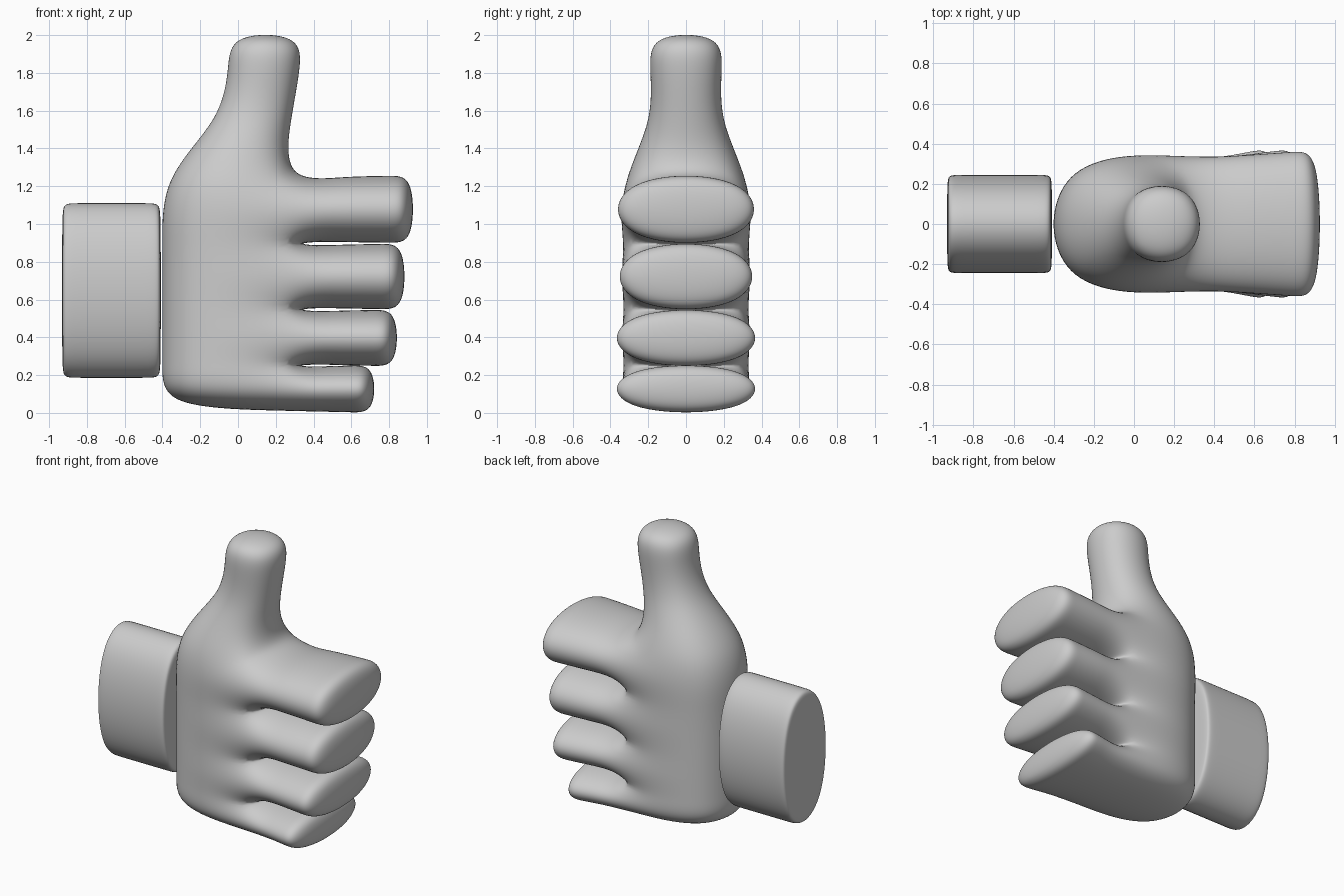
import bpy, bmesh

if "Cube" in bpy.data.objects:
    bpy.data.objects.remove(bpy.data.objects["Cube"])


def ring(bm, axis, t, c, h, w):
    """Four verts around a centre: y half-width w, other half-size h."""
    out = []
    for sy, s in ((-1, -1), (-1, 1), (1, 1), (1, -1)):
        o = c + s * h
        out.append(bm.verts.new((t, sy * w, o) if axis == 'x' else (o, sy * w, t)))
    return out


def skin(bm, rings):
    """Join successive four-vert rings and cap the last one."""
    for a, b in zip(rings, rings[1:]):
        for i in range(4):
            j = (i + 1) % 4
            bm.faces.new((a[i], a[j], b[j], b[i]))
    bm.faces.new(rings[-1])


def finish(bm, name):
    bmesh.ops.recalc_face_normals(bm, faces=bm.faces[:])
    for f in bm.faces:
        f.smooth = True
    me = bpy.data.meshes.new(name)
    bm.to_mesh(me)
    bm.free()
    ob = bpy.data.objects.new(name, me)
    bpy.context.collection.objects.link(ob)
    sub = ob.modifiers.new("smooth", 'SUBSURF')
    sub.levels = sub.render_levels = 4
    return ob


# Hand: palm cage with one row per finger
bm = bmesh.new()
back_z = (0.02, 0.25, 0.55, 0.90, 1.25)
front_z = (0.0, 0.25, 0.545, 0.895, 1.235)
width = (0.345, 0.345, 0.345, 0.345, 0.362)
back = [[bm.verts.new((-0.43, s * w, z)) for s in (-1, 1)] for z, w in zip(back_z, width)]
front = [[bm.verts.new((0.27, s * w, z)) for s in (-1, 1)] for z, w in zip(front_z, width)]
for i in range(4):
    for s in (0, 1):
        bm.faces.new((back[i][s], front[i][s], front[i + 1][s], back[i + 1][s]))
    bm.faces.new((back[i][0], back[i][1], back[i + 1][1], back[i + 1][0]))
bm.faces.new((back[0][0], back[0][1], front[0][1], front[0][0]))

# Fingers: tip x, centre z, half height, half width at the end
fingers = ((0.72, 0.127, 0.135, 0.40), (0.84, 0.397, 0.161, 0.40),
           (0.88, 0.722, 0.188, 0.382), (0.925, 1.078, 0.193, 0.393))
for i, (tip, c, h, w) in enumerate(fingers):
    base = [front[i][0], front[i + 1][0], front[i + 1][1], front[i][1]]
    knuckle = 0.50 if i == 0 else 0.55
    skin(bm, [base,
              ring(bm, 'x', knuckle, c, h * 0.98, 0.373),
              ring(bm, 'x', tip - 0.125, c, h, w),
              ring(bm, 'x', tip + 0.012, c, h * 1.02, w * 1.02)])

# Thumb: tapers up from the top of the palm
base = [back[4][0], front[4][0], front[4][1], back[4][1]]
skin(bm, [base,
          ring(bm, 'z', 1.55, 0.091, 0.203, 0.19),
          ring(bm, 'z', 1.82, 0.142, 0.207, 0.209),
          ring(bm, 'z', 2.017, 0.145, 0.207, 0.207)])
finish(bm, "hand")

# Cuff: oval sleeve with tight rounded rims
bm = bmesh.new()
profile = ((0.262, 0.85), (0.255, 1.0), (0.19, 1.0), (-0.19, 1.0), (-0.255, 1.0), (-0.262, 0.85))
rings = [ring(bm, 'x', -0.67 + x, 0.648, 0.504 * k, 0.267 * k) for x, k in profile]
skin(bm, rings)
bm.faces.new(rings[0])
finish(bm, "cuff")
